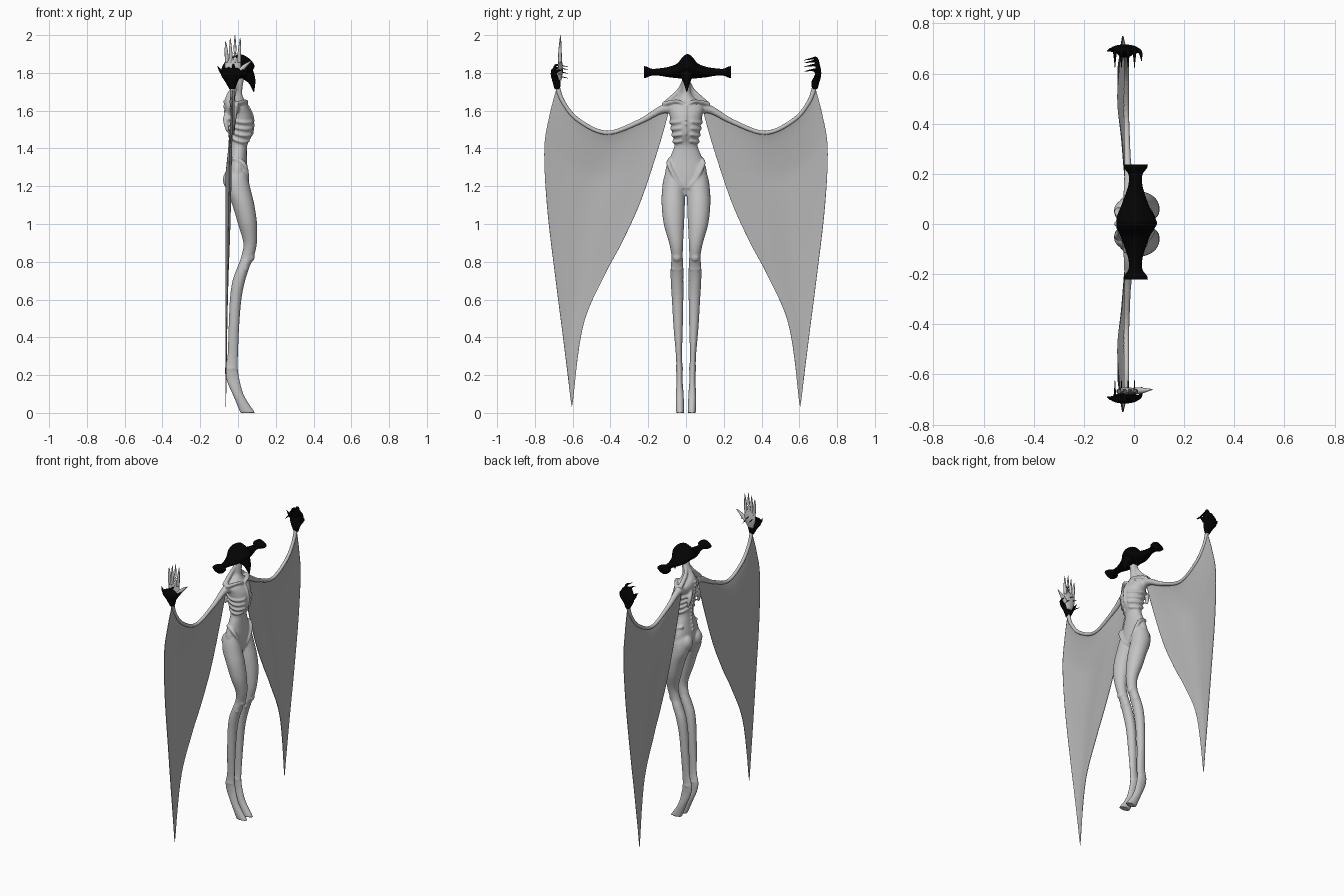
import bpy, bmesh
from math import sin, cos, pi, radians, copysign
from mathutils import Vector, Matrix

if "Cube" in bpy.data.objects:
    bpy.data.objects.remove(bpy.data.objects["Cube"])


def material(name, r, g, b):
    m = bpy.data.materials.new(name)
    m.use_nodes = True
    m.diffuse_color = (r, g, b, 1)
    m.node_tree.nodes["Principled BSDF"].inputs["Base Color"].default_value = (r, g, b, 1)
    return m


pale = material("pale grey skin", 0.55, 0.55, 0.55)
membrane = material("wing grey", 0.47, 0.47, 0.47)
black = material("black", 0.001, 0.001, 0.001)


def spline(pts, t):
    """Smooth curve through tuples of any length, t from 0 to 1."""
    f = min(max(t, 0), 1) * (len(pts) - 1)
    i = min(int(f), len(pts) - 2)
    f -= i
    a, b, c, d = (pts[min(max(i + k, 0), len(pts) - 1)] for k in (-1, 0, 1, 2))
    return [q + f * (r - p) / 2 + f * f * (2 * p - 5 * q + 4 * r - s) / 2
            + f ** 3 * (3 * q - p - 3 * r + s) / 2 for p, q, r, s in zip(a, b, c, d)]


def skin(bm, rings):
    """Join closed rings of points and cap both ends."""
    loops = [[bm.verts.new(p) for p in ring] for ring in rings]
    n = len(loops[0])
    for a, b in zip(loops, loops[1:]):
        for i in range(n):
            bm.faces.new((a[i], a[(i + 1) % n], b[(i + 1) % n], b[i]))
    bm.faces.new(loops[0])
    bm.faces.new(loops[-1])


def loft(bm, sections, steps=40, n=24):
    """Level ovals given as z, x min, x max, y min, y max."""
    rings = []
    for k in range(steps + 1):
        z, x0, x1, y0, y1 = spline(sections, k / steps)
        rings.append([((x0 + x1) / 2 + (x1 - x0) / 2 * cos(2 * pi * i / n),
                       (y0 + y1) / 2 + (y1 - y0) / 2 * sin(2 * pi * i / n), z) for i in range(n)])
    skin(bm, rings)


def tube(bm, pts, steps=12, n=8):
    """Round tube through points given as x, y, z, radius."""
    rings = []
    for k in range(steps + 1):
        x, y, z, r = spline(pts, k / steps)
        ahead = Vector(spline(pts, k / steps + 0.02)[:3])
        behind = Vector(spline(pts, k / steps - 0.02)[:3])
        q = (ahead - behind).to_track_quat('Z', 'Y')
        rings.append([Vector((x, y, z)) + q @ Vector((r * cos(2 * pi * i / n), r * sin(2 * pi * i / n), 0))
                      for i in range(n)])
    skin(bm, rings)


def ball(bm, place, size):
    bmesh.ops.create_icosphere(bm, subdivisions=3, radius=1,
                               matrix=Matrix.Translation(place) @ Matrix.Diagonal((*size, 1)))


def finish(name, bm, mat):
    bmesh.ops.remove_doubles(bm, verts=bm.verts, dist=0.0001)
    bmesh.ops.recalc_face_normals(bm, faces=bm.faces)
    me = bpy.data.meshes.new(name)
    bm.to_mesh(me)
    bm.free()
    me.materials.append(mat)
    for p in me.polygons:
        p.use_smooth = True
    ob = bpy.data.objects.new(name, me)
    bpy.context.scene.collection.objects.link(ob)
    return ob


def flip(pts, s):
    return [(p[0], p[1] * s, *p[2:]) for p in pts]


# Torso profile: z, x min, x max, half width
torso = [(1.15, -.03, .035, .02), (1.2, -.055, .05, .09), (1.25, -.06, .052, .11),
         (1.3, -.055, .05, .106), (1.36, -.045, .047, .082), (1.42, -.04, .05, .06),
         (1.47, -.045, .074, .07), (1.53, -.055, .082, .079), (1.58, -.065, .075, .088),
         (1.62, -.07, .055, .095), (1.655, -.07, .035, .06), (1.69, -.058, .022, .03),
         (1.74, -.03, .027, .023), (1.8, -.02, .035, .024)]
# Leg profile: z, x min, x max, y min, y max
leg = [(1.32, -.03, .04, .02, .085), (1.25, -.06, .052, .008, .116), (1.18, -.06, .068, .006, .127),
       (1.1, -.03, .087, .006, .129), (1.0, 0, .101, .01, .118), (.9, .028, .1, .015, .09),
       (.83, .018, .085, .017, .077), (.775, -.002, .062, .014, .081), (.7, -.029, .038, .014, .081),
       (.6, -.043, .018, .014, .075), (.45, -.05, .006, .017, .066), (.3, -.056, .0, .021, .053),
       (.23, -.07, .0, .017, .052), (.17, -.06, .01, .018, .05), (.09, -.025, .033, .012, .054),
       (.0, .012, .092, .01, .052)]
# Arm path: x, y, z, radius
arm = [(-.015, .06, 1.61, .035), (-.02, .13, 1.605, .022), (-.025, .25, 1.54, .014),
       (-.03, .42, 1.483, .012), (-.03, .57, 1.55, .012), (-.03, .65, 1.645, .012),
       (-.03, .682, 1.73, .014)]

body = bmesh.new()
loft(body, [(z, x0, x1, -w, w) for z, x0, x1, w in torso], 50)


def on_torso(z, angle, out=0.0):
    pairs = [(a, b) for a, b in zip(torso, torso[1:]) if a[0] <= z <= b[0]]
    a, b = pairs[0]
    f = (z - a[0]) / (b[0] - a[0])
    x0, x1, w = (p + f * (q - p) for p, q in zip(a[1:], b[1:]))
    return ((x0 + x1) / 2 + ((x1 - x0) / 2 + out) * cos(angle), (w + out) * sin(angle), z)


# Limbs, ribs, collar bones, hip bones and knees, fused with the torso
for s in (1, -1):
    loft(body, [(z, x0, x1, min(a * s, b * s), max(a * s, b * s)) for z, x0, x1, a, b in leg], 70)
    tube(body, flip(arm, s), 40, 12)
    for i in range(4):
        rib = []
        for k in range(7):
            f = k / 6
            z = 1.44 + .034 * i + .035 * (1 - f) - .02 * sin(pi * f)
            rib.append((*on_torso(z, radians(165 - 145 * f), .001), .0085))
        tube(body, flip(rib, s), 24)
    tube(body, flip([(.045, .01, 1.635, .009), (.04, .05, 1.65, .01), (-.01, .12, 1.635, .014)], s))
    tube(body, flip([(-.005, .015, 1.75, .01), (-.025, .04, 1.7, .014), (-.03, .11, 1.635, .016)], s))
    tube(body, flip([(.046, .012, 1.19, .008), (.05, .06, 1.25, .01), (.03, .092, 1.32, .013),
                     (-.03, .075, 1.35, .011)], s))
    tube(body, flip([(-.06, .025, 1.6, .008), (-.066, .05, 1.55, .014), (-.055, .06, 1.49, .008)], s))
    ball(body, (-.035, .052 * s, 1.235), (.045, .046, .055))
    ball(body, (.068, .048 * s, .825), (.02, .024, .026))
    ball(body, (.038, .048 * s, .765), (.02, .034, .02))
    ball(body, (-.035, .035 * s, .235), (.034, .02, .02))
for i in range(14):
    z = 1.31 + .026 * i
    ball(body, on_torso(z, pi, .001), (.009, .009, .01))
tube(body, [(*on_torso(z, 0), .007) for z in (1.47, 1.53, 1.58, 1.63)])
body_ob = finish("body", body, pale)
remesh = body_ob.modifiers.new("fuse", 'REMESH')
remesh.mode = 'VOXEL'
remesh.voxel_size = .0055
remesh.use_smooth_shade = True
soft = body_ob.modifiers.new("soften", 'SMOOTH')
soft.factor = .5
soft.iterations = 3

# Wing membranes hanging from the arms, creased down the middle to a low tip
inner = [(.09, 1.6), (.14, 1.42), (.24, 1.12), (.34, .9), (.43, .73), (.545, .46), (.604, .03)]
outer = [(.682, 1.72), (.722, 1.57), (.75, 1.39), (.735, 1.08), (.69, .7), (.655, .43), (.604, .03)]
crease = [(0,), (-.008,), (-.02,), (-.04,), (-.03,), (-.018,), (-.008,)]
tip = Vector((.604, .03))
COLS, ROWS = 42, 40
for s, side in ((1, "left"), (-1, "right")):
    bm = bmesh.new()
    grid = []
    for j in range(ROWS + 1):
        v = j / ROWS
        row = []
        for i in range(COLS + 1):
            u = i / COLS
            top = Vector(spline([inner[0]] + [p[1:3] for p in arm[1:]], u))
            din = Vector(spline(inner, v)) - Vector(inner[0]).lerp(tip, v)
            dout = Vector(spline(outer, v)) - Vector(outer[0]).lerp(tip, v)
            p = top.lerp(tip, v) + din * (1 - u) + dout * u
            x = -.027 - .038 * v ** 1.1 + min(1, 4 * v) * (1 - v) * spline(crease, u)[0]
            row.append(bm.verts.new((x, p.x * s, p.y)))
        grid.append(row)
    for a, b in zip(grid, grid[1:]):
        for i in range(COLS):
            bm.faces.new((a[i], a[i + 1], b[i + 1], b[i]))
    wing = finish("wing_" + side, bm, membrane)
    thick = wing.modifiers.new("thickness", 'SOLIDIFY')
    thick.thickness = .003
    thick.offset = 0

# Black clawed hands, fingers curling inwards; the right glove is lower and finer
for s, side, lift, fine in ((1, "left", .0, 1), (-1, "right", -.035, .7)):
    bm = bmesh.new()
    palm = [(1.715, -.046, -.014, .668, .696), (1.75, -.066, -.002, .664, .706),
            (1.79, -.09, .016, .682, .716), (1.83 + lift / 3, -.085, .01, .685, .712),
            (1.862 + lift, -.066, -.008, .68, .7)]
    loft(bm, [(z, a, b, min(c * s, d * s), max(c * s, d * s)) for z, a, b, c, d in palm], 14, 16)
    for i in range(4):
        x = -.076 + .026 * i
        h = (-.015, .03, .045, .01)[i] + lift
        tube(bm, flip([(x, .698, 1.81 + h / 2, .012 * fine), (x, .69, 1.83 + h, .009 * fine),
                       (x, .665, 1.83 + h, .005 * fine), (x, .625, 1.822 + h, .001)], s))
    tube(bm, flip([(.005, .695, 1.785, .012), (.025, .685, 1.81, .008), (.03, .65, 1.815, .001)], s))
    tube(bm, flip([(-.07, .695, 1.79, .013), (-.092, .695, 1.81, .008), (-.108, .69, 1.835, .001)], s))
    finish("clawed_hand_" + side, bm, black)

# Pale open hand rising from the right glove
bm = bmesh.new()
loft(bm, [(1.76, -.05, -.01, -.678, -.66), (1.81, -.068, .014, -.68, -.652),
          (1.86, -.07, .015, -.676, -.656), (1.88, -.062, .008, -.672, -.662)], 12, 16)
for x, lean, height in ((-.058, -.008, 1.965), (-.038, -.003, 1.985), (-.016, .0, 2.0), (.004, .008, 1.985)):
    tube(bm, [(x, -.667, 1.855, .0105), (x + lean / 2, -.667, 1.915, .009), (x + lean, -.664, height, .002)])
tube(bm, [(0, -.667, 1.8, .014), (.035, -.664, 1.835, .011), (.072, -.66, 1.865, .002)])
finish("open_hand", bm, pale)

# Wide headdress swept along y: offset, x min, x max, z min, z max
bm = bmesh.new()
half = [(0, -.07, .088, 1.77, 1.9), (.025, -.067, .082, 1.77, 1.885), (.055, -.055, .064, 1.772, 1.85),
        (.1, -.038, .047, 1.777, 1.832), (.15, -.022, .033, 1.785, 1.824),
        (.19, -.022, .034, 1.785, 1.822), (.215, -.04, .052, 1.776, 1.833), (.23, -.042, .055, 1.772, 1.836)]
sweep = [(-p[0], *p[1:]) for p in half[:0:-1]] + half


def ridge(c):
    """Sharpens an oval towards a diamond."""
    return copysign(abs(c) ** 1.3, c)


rings = []
for k in range(61):
    y, x0, x1, z0, z1 = spline(sweep, k / 60)
    rings.append([((x0 + x1) / 2 + (x1 - x0) / 2 * ridge(cos(a)), y + .008,
                   (z0 + z1) / 2 + (z1 - z0) / 2 * ridge(sin(a)))
                  for a in (2 * pi * i / 24 for i in range(24))])
skin(bm, rings)
finish("headdress", bm, black)

# Pointed mask drooping in front of the face
bm = bmesh.new()
tube(bm, [(.02, .004, 1.82, .05), (.052, .004, 1.79, .036), (.073, .004, 1.755, .02), (.084, .004, 1.7, .002)], 16, 16)
finish("beak_mask", bm, black)
